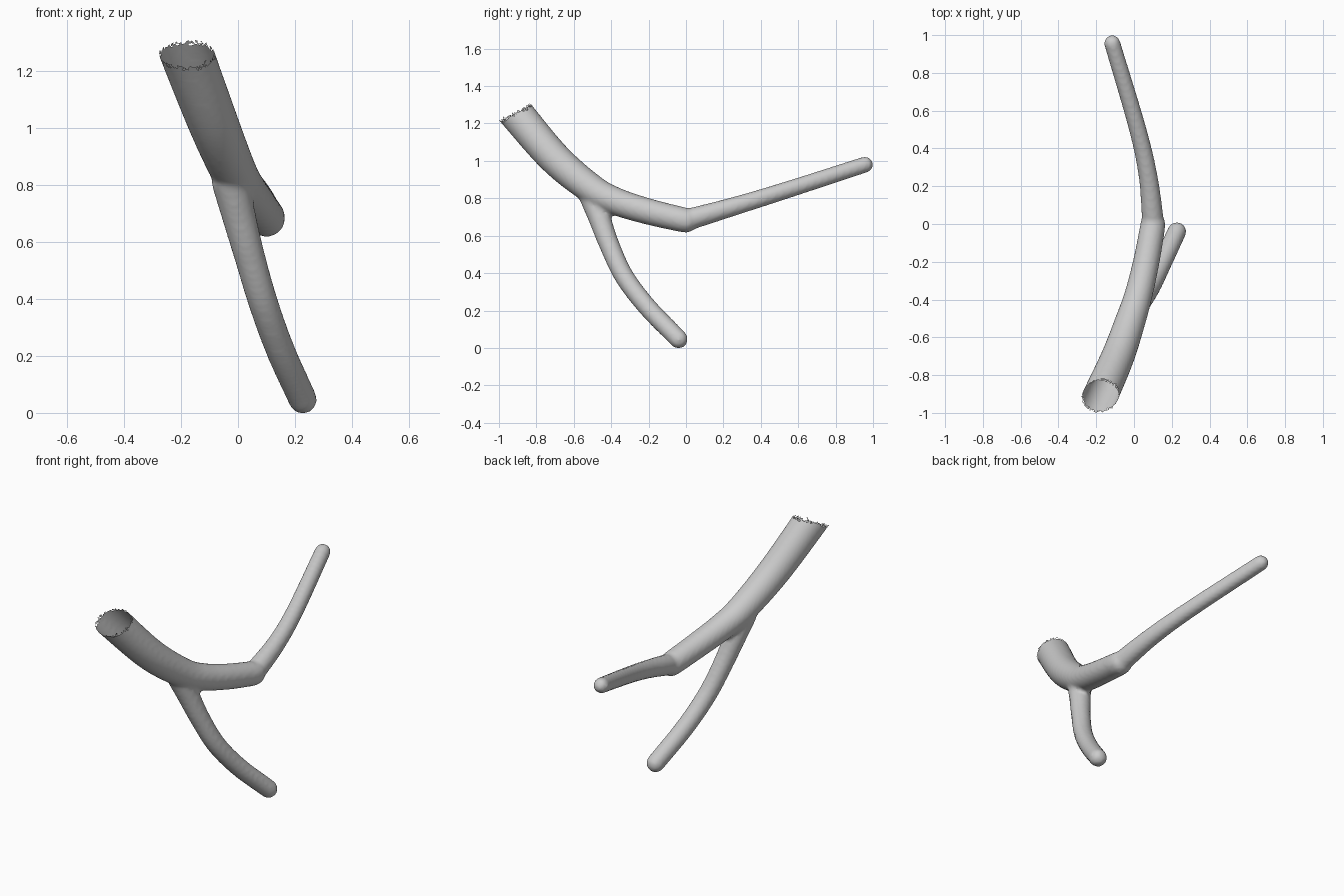
import bpy, bmesh, math, random
from mathutils import Vector

if "Cube" in bpy.data.objects:
    bpy.data.objects.remove(bpy.data.objects["Cube"])

random.seed(4)
SIDES = 32


def spline(pts, steps=10):
    """Smooth path through (x, y, z, radius) points."""
    v = [Vector(p) for p in pts]
    v = [2 * v[0] - v[1]] + v + [2 * v[-1] - v[-2]]
    out = []
    for i in range(1, len(v) - 2):
        a, b, c, d = v[i - 1:i + 3]
        for s in range(steps):
            t = s / steps
            out.append(0.5 * (2 * b + (c - a) * t + (2 * a - 5 * b + 4 * c - d) * t * t
                              + (3 * b - a - 3 * c + d) * t ** 3))
    return out + [v[-2]]


def tube(bm, pts):
    """Tapered closed tube with a rounded far end."""
    path = spline(pts)
    rings = []
    for i, p in enumerate(path):
        d = (path[min(i + 1, len(path) - 1)] - path[max(i - 1, 0)]).to_3d().normalized()
        rings.append((p.to_3d(), d, p[3]))
    end, d, r = rings[-1]
    for k in range(1, 8):
        a = k / 8 * math.pi / 2
        rings.append((end + d * r * math.sin(a), d, r * math.cos(a)))
    prev = None
    for c, d, r in rings:
        u = Vector((1, 0, 0))
        u = (u - d * u.dot(d)).normalized()
        w = d.cross(u)
        ring = [bm.verts.new(c + r * (u * math.cos(2 * math.pi * j / SIDES)
                                      + w * math.sin(2 * math.pi * j / SIDES)))
                for j in range(SIDES)]
        if prev:
            for j in range(SIDES):
                k = (j + 1) % SIDES
                bm.faces.new((prev[j], prev[k], ring[k], ring[j]))
        else:
            bm.faces.new(ring[::-1])
        prev = ring
    bm.faces.new(prev)


bm = bmesh.new()
# thick limb, running past the broken end so it can be torn open
tube(bm, [(-0.23, -1.03, 1.42, .097), (-.18, -.915, 1.28, .094), (-.085, -.70, 1.03, .088),
          (-.015, -.50, .865, .08), (.025, -.37, .80, .074), (.065, -.2, .747, .07),
          (.098, -.02, .704, .067)])
# long thin arm, starting at the elbow
tube(bm, [(.105, -.03, .69, .055), (.098, .04, .712, .057), (.075, .25, .773, .05),
          (.02, .5, .85, .046), (-.115, .957, .998, .043)])
# lower branch
tube(bm, [(-.03, -.51, .84, .066), (0, -.465, .72, .06), (.04, -.41, .57, .054),
          (.09, -.33, .4, .052), (.15, -.205, .235, .051), (.227, -.04, .065, .05)])
# knuckle at the elbow
bmesh.ops.create_uvsphere(bm, u_segments=24, v_segments=16, radius=.066)
for v in bm.verts[-(24 * 15 + 2):]:
    v.co += Vector((.1, 0, .701))
mesh = bpy.data.meshes.new("branch")
bm.to_mesh(mesh)
bm.free()
branch = bpy.data.objects.new("branch", mesh)
bpy.context.collection.objects.link(branch)

# fuse the limbs into one skin with soft joints
rm = branch.modifiers.new("fuse", 'REMESH')
rm.mode = 'VOXEL'
rm.voxel_size = .012
sm = branch.modifiers.new("soften", 'SMOOTH')
sm.factor = .5
sm.iterations = 5
bpy.context.view_layer.update()
fused = bpy.data.meshes.new_from_object(branch.evaluated_get(bpy.context.evaluated_depsgraph_get()))
branch.modifiers.clear()
branch.data = fused

# tear open the thick end with a ragged rim
bm = bmesh.new()
bm.from_mesh(fused)
bmesh.ops.triangulate(bm, faces=bm.faces[:])
n = Vector((0, -.47, .88))
torn = [f for f in bm.faces if f.calc_center_median().y < -.7
        and f.calc_center_median().dot(n) > 1.547 + random.uniform(-.012, .012)]
bmesh.ops.delete(bm, geom=torn, context='FACES')
# drop loose scraps
stack, keep = [min(bm.verts, key=lambda v: v.co.z)], set()
while stack:
    v = stack.pop()
    if v not in keep:
        keep.add(v)
        stack += [e.other_vert(v) for e in v.link_edges]
bmesh.ops.delete(bm, geom=[v for v in bm.verts if v not in keep], context='VERTS')
for f in bm.faces:
    f.smooth = True
low = min(v.co.z for v in bm.verts)
for v in bm.verts:
    v.co.z -= low
bm.to_mesh(fused)
bm.free()
